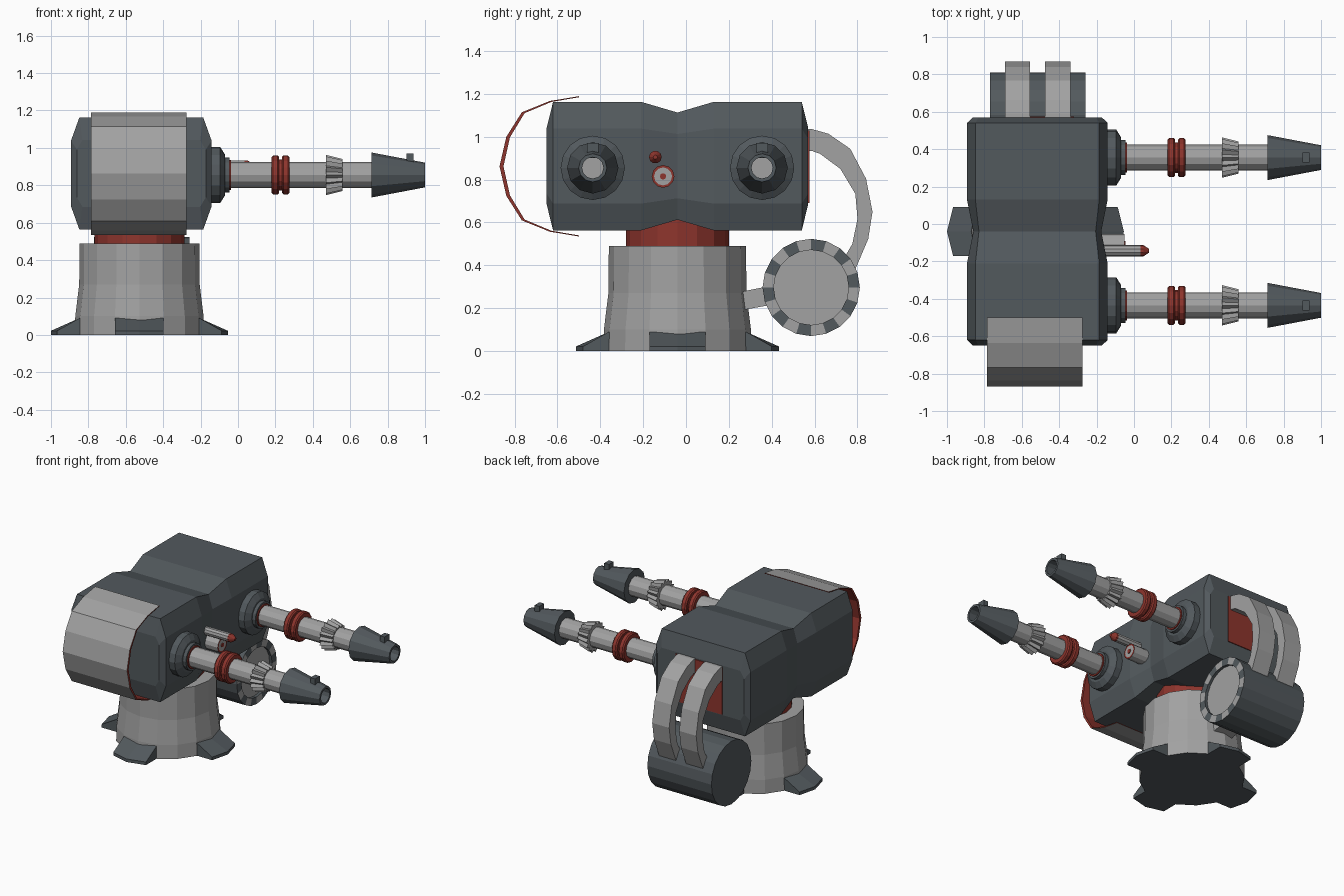
import bpy, bmesh, math
from mathutils import Vector

if "Cube" in bpy.data.objects:
    bpy.data.objects.remove(bpy.data.objects["Cube"])

CX, CY = -0.527, -0.04          # turret axis
BARREL_Z = 0.855


def material(name, rgb):
    m = bpy.data.materials.new(name)
    m.diffuse_color = (*rgb, 1)
    m.use_nodes = True
    m.node_tree.nodes["Principled BSDF"].inputs["Base Color"].default_value = m.diffuse_color
    return m


MATS = [material("dark_steel", (0.085, 0.1, 0.11)),
        material("light_metal", (0.36, 0.36, 0.36)),
        material("red_paint", (0.27, 0.035, 0.026))]
DARK, LIGHT, RED = 0, 1, 2


def loft(name, sections, mat=DARK, caps=None):
    """Skin closed sections; mat is an index or a rule (segment, side)."""
    rule = mat if callable(mat) else (lambda i, k: mat)
    caps = caps or (rule(0, 0), rule(0, 0))
    bm = bmesh.new()
    rings = [[bm.verts.new(p) for p in s] for s in sections]
    n = len(rings[0])
    for i in range(len(rings) - 1):
        for k in range(n):
            j = (k + 1) % n
            f = bm.faces.new((rings[i][k], rings[i][j], rings[i + 1][j], rings[i + 1][k]))
            f.material_index = rule(i, k)
    for ring, c in zip((rings[0], rings[-1]), caps):
        bm.faces.new(ring).material_index = c
    bmesh.ops.recalc_face_normals(bm, faces=bm.faces)
    me = bpy.data.meshes.new(name)
    bm.to_mesh(me)
    bm.free()
    for m in MATS:
        me.materials.append(m)
    ob = bpy.data.objects.new(name, me)
    bpy.context.collection.objects.link(ob)
    return ob


def lathe(name, profile, centre, axis='X', n=16, mat=DARK, caps=None, tooth=1.0):
    """Turn (position, radius) pairs about X or Z; tooth shrinks every other vertex."""
    a, b = centre
    secs = []
    for t, r in profile:
        ring = []
        for k in range(n):
            q = 2 * math.pi * k / n
            rr = r * (tooth if k % 2 else 1)
            u, v = a + rr * math.cos(q), b + rr * math.sin(q)
            ring.append((t, u, v) if axis == 'X' else (u, v, t))
        secs.append(ring)
    return loft(name, secs, mat, caps)


def extrude_x(name, pts, x0, x1, mat=DARK, caps=None):
    return loft(name, [[(x, y, z) for y, z in pts] for x in (x0, x1)], mat, caps)


def box(name, x0, x1, y0, y1, z0, z1, mat):
    return extrude_x(name, [(y0, z0), (y1, z0), (y1, z1), (y0, z1)], x0, x1, mat)


# Base pedestal and neck
lathe("base", [(0, .345), (.1, .343), (.27, .322), (.49, .32)], (CX, CY), 'Z', 16,
      LIGHT, (DARK, LIGHT))
lathe("neck", [(.48, .24), (.64, .24)], (CX, CY), 'Z', 16, RED)

# Four feet
for i in range(4):
    q = i * math.pi / 2
    out, side = Vector((math.cos(q), math.sin(q), 0)), Vector((-math.sin(q), math.cos(q), 0))
    secs = []
    for t, ro in ((-.13, .44), (0, .473), (.13, .44)):
        prof = [(.2, 0), (.2, .09), (.32, .09), (ro, .022), (ro, 0)]
        secs.append([Vector((CX, CY, z)) + out * r + side * t for r, z in prof])
    loft(f"foot_{i + 1}", secs, DARK)


# Housing with pinched waist
def octagon(y, hx, hz, cx, cz):
    pts = [(hx, hz - cz), (hx - cx, hz), (cx - hx, hz), (-hx, hz - cz),
           (-hx, cz - hz), (cx - hx, -hz), (hx - cx, -hz), (hx, cz - hz)]
    return [(-.517 + x, CY + y, .863 + z) for x, z in pts]


loft("housing", [octagon(*s) for s in (
    (-.61, .345, .178, .03, .05), (-.58, .376, .3, .045, .125), (-.17, .376, .3, .045, .125),
    (0, .342, .25, .03, .1),
    (.17, .376, .3, .045, .125), (.58, .376, .3, .045, .125), (.61, .345, .178, .03, .05))])

# Curved side shield: light outside, red inside and on the edges
half = [(-.5, .327), (-.635, .305), (-.766, .252), (-.838, .138)]
arc = [(y, .862 + z) for y, z in half] + [(-.87, .862)] + [(y, .862 - z) for y, z in half[::-1]]
inner = [(-.5 + (y + .5) * .95, .862 + (z - .862) * .985) for y, z in arc[::-1]]
extrude_x("side_shield", arc + inner, -.787, -.275,
          lambda i, k: LIGHT if k < len(arc) - 1 else RED, (RED, RED))

# Feed drum, its strut, feed bands and the red feed panel
lathe("drum", [(-.77, .227), (-.26, .227), (-.26, .175), (-.28, .175)], (.584, .297), 'X', 20,
      lambda i, k: LIGHT if i == 1 and k % 2 else DARK, (DARK, LIGHT))
extrude_x("drum_strut", [(.2, .18), (.42, .22), (.42, .31), (.2, .265)], -.6, -.45, LIGHT)
outer = [(.54, 1.037), (.59, 1.035), (.664, 1.014), (.766, .944), (.84, .804), (.87, .65),
         (.85, .523), (.785, .37)]
under = [(.7, .37), (.776, .5), (.8, .617), (.79, .734), (.72, .85), (.626, .92),
         (.59, .933), (.54, .935)]
for i, x in enumerate((-.69, -.475)):
    extrude_x(f"feed_band_{i + 1}", outer + under, x, x + .135, LIGHT)
box("feed_panel", -.69, -.32, .56, .576, .69, 1.03, RED)

# Twin barrels
for side, y in (("front", CY - .395), ("rear", CY + .395)):
    c = (y, BARREL_Z)
    lathe(f"{side}_barrel_mount", [(-.2, .15), (-.095, .15), (-.07, .11), (-.07, .094),
                                   (-.045, .094)], c)
    lathe(f"{side}_barrel_seal", [(-.06, .08), (-.038, .08)], c, 'X', 16, RED)
    lathe(f"{side}_barrel", [(-.1, .07), (.735, .07)], c, 'X', 12, LIGHT)
    lathe(f"{side}_barrel_rings", [(.18, .07), (.18, .096), (.188, .104), (.212, .104),
                                   (.22, .096), (.22, .082), (.235, .082), (.235, .096),
                                   (.243, .104), (.267, .104), (.275, .096), (.275, .07)],
          c, 'X', 16, RED)
    lathe(f"{side}_ribbed_collar", [(.47, .108), (.558, .086)], c, 'X', 32, LIGHT, tooth=.82)
    lathe(f"{side}_muzzle", [(.715, .12), (1.0, .066), (1.0, .05), (.76, .05)], c, 'X', 12,
          DARK, (DARK, LIGHT))
    box(f"{side}_muzzle_sight", .9, .937, y - .027, y + .027, .9, .97, DARK)

# Sensor tubes between the barrels
lathe("pointer_tube", [(-.25, .03), (.035, .03)], (-.143, .905), 'X', 10, LIGHT)
lathe("pointer_tip", [(.035, .03), (.05, .03), (.08, .01)], (-.143, .905), 'X', 10, RED)
lathe("sensor_tube", [(-.25, .053), (-.05, .053), (-.05, .042)], (-.107, .815), 'X', 12,
      lambda i, k: RED if i == 1 else LIGHT, (LIGHT, LIGHT))
lathe("sensor_lens", [(-.06, .015), (-.045, .015)], (-.107, .815), 'X', 8, RED)
